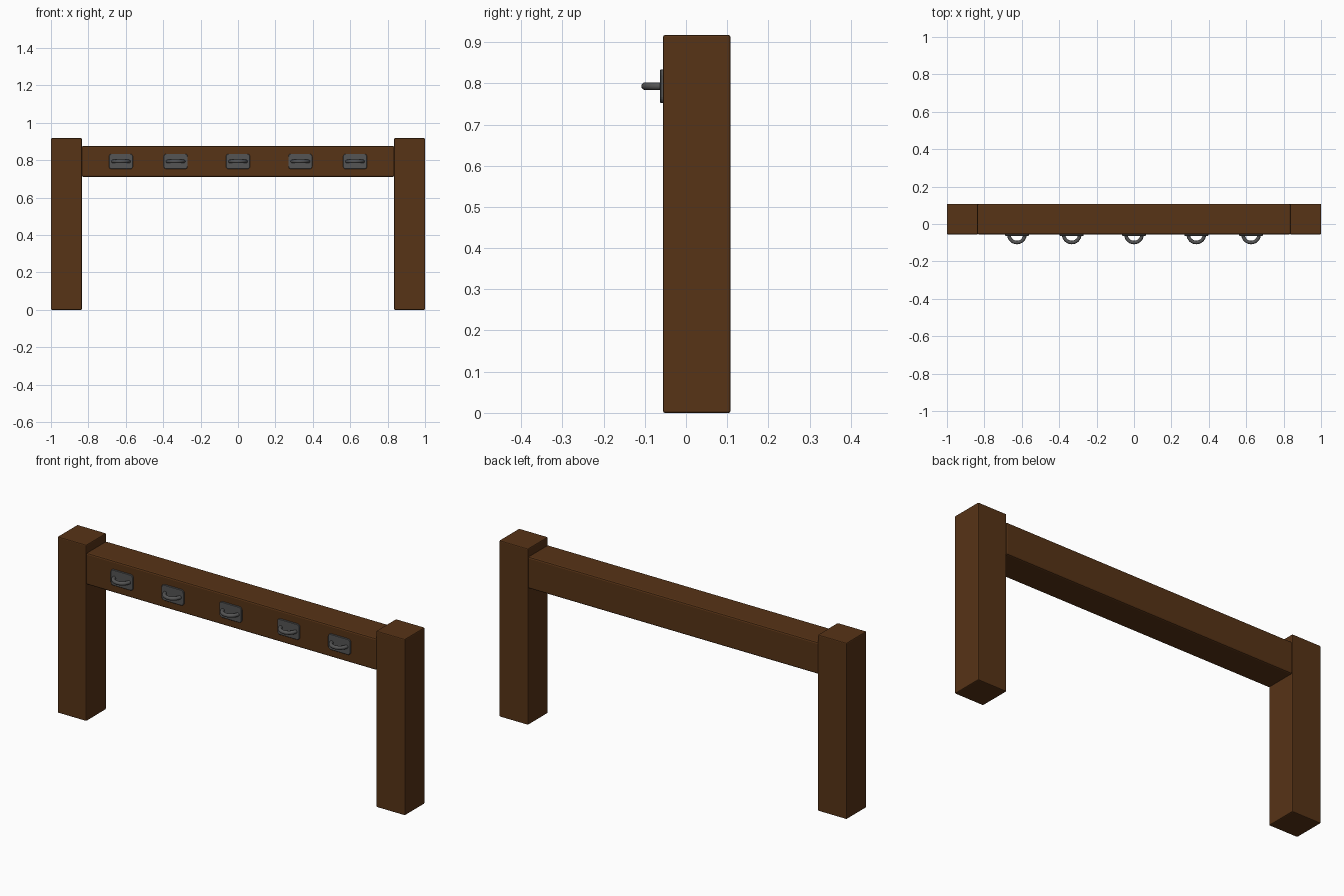
import bpy, math
from mathutils import Vector

if "Cube" in bpy.data.objects:
    bpy.data.objects.remove(bpy.data.objects["Cube"])


def material(name, color):
    m = bpy.data.materials.new(name)
    m.diffuse_color = color
    m.use_nodes = True
    m.node_tree.nodes["Principled BSDF"].inputs["Base Color"].default_value = m.diffuse_color
    return m


wood = material("brown_wood", (0.095, 0.033, 0.008, 1))
iron = material("grey_iron", (0.09, 0.09, 0.09, 1))


def box(name, lo, hi, mat):
    lo, hi = Vector(lo), Vector(hi)
    bpy.ops.mesh.primitive_cube_add(size=1, location=(lo + hi) / 2)
    ob = bpy.context.object
    ob.name = name
    ob.scale = hi - lo
    bpy.ops.object.transform_apply(location=False, rotation=False, scale=True)
    ob.data.materials.append(mat)
    return ob


def bevel(ob, width, segments):
    b = ob.modifiers.new("bevel", "BEVEL")
    b.width, b.segments = width, segments
    return b


FRONT, BACK = -0.056, 0.108
RING_Z = 0.793

# Two square posts
for side, x in (("left", -0.917), ("right", 0.917)):
    post = box(side + "_post", (x - 0.083, FRONT, 0), (x + 0.083, BACK, 0.917), wood)
    bevel(post, 0.005, 2)

# Crossbeam between the posts
beam = box("crossbeam", (-0.836, FRONT, 0.711), (0.836, BACK, 0.876), wood)
bevel(beam, 0.008, 2)

# Five tie rings, each on a rounded mounting plate
for i, x in enumerate((-0.626, -0.333, 0, 0.333, 0.626), 1):
    plate = box(f"ring_plate_{i}", (x - 0.064, -0.063, RING_Z - 0.041),
                (x + 0.064, FRONT + 0.005, RING_Z + 0.041), iron)
    # Round only the four corners that run along y
    weights = plate.data.attributes.new("bevel_weight_edge", "FLOAT", "EDGE")
    for e in plate.data.edges:
        a, b = (plate.data.vertices[v].co for v in e.vertices)
        weights.data[e.index].value = 1.0 if abs(a.y - b.y) > 0.001 else 0.0
    bevel(plate, 0.015, 4).limit_method = "WEIGHT"
    edge = bevel(plate, 0.002, 1)
    edge.limit_method, edge.angle_limit = "ANGLE", math.radians(50)

    bpy.ops.mesh.primitive_torus_add(location=(x, -0.056, RING_Z),
                                     major_radius=0.043, minor_radius=0.0095,
                                     major_segments=32, minor_segments=12)
    ring = bpy.context.object
    ring.name = f"tie_ring_{i}"
    ring.data.materials.append(iron)
    bpy.ops.object.shade_smooth()
